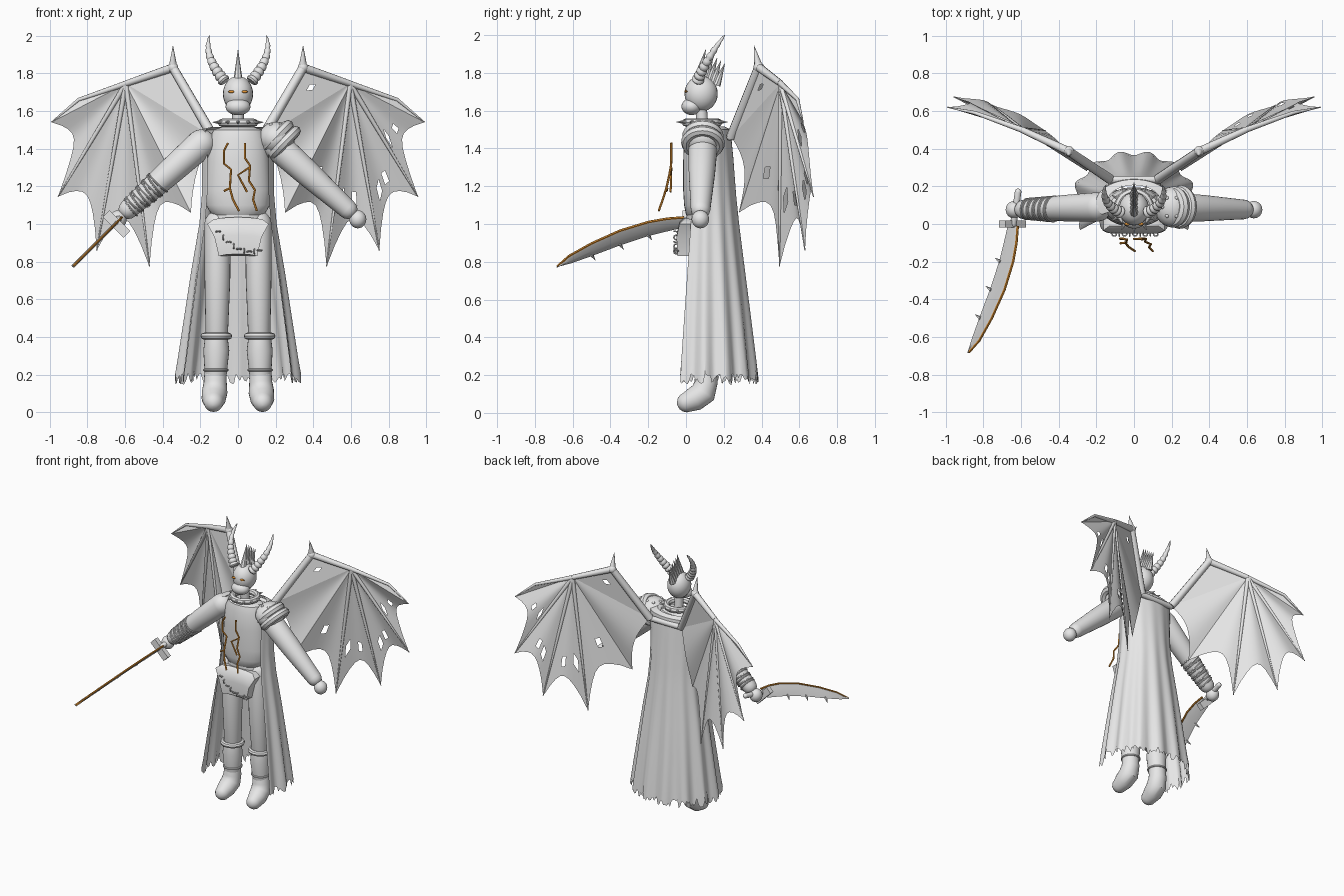
import bpy, bmesh, math, random
from mathutils import Vector, Matrix

random.seed(4)
cube = bpy.data.objects.get("Cube")
if cube:
    bpy.data.objects.remove(cube)


def material(name, colour):
    m = bpy.data.materials.new(name)
    m.use_nodes = True
    m.diffuse_color = (*colour, 1)
    m.node_tree.nodes["Principled BSDF"].inputs["Base Color"].default_value = (*colour, 1)
    return m


GREY = material("plain grey", (0.8, 0.8, 0.8))
ORANGE = material("ember orange", (0.9, 0.35, 0.04))
made = []


def finish(name, bm, mat=GREY):
    bmesh.ops.recalc_face_normals(bm, faces=bm.faces)
    mesh = bpy.data.meshes.new(name)
    bm.to_mesh(mesh)
    bm.free()
    mesh.materials.append(mat)
    obj = bpy.data.objects.new(name, mesh)
    bpy.context.collection.objects.link(obj)
    made.append(obj)
    return obj


def skin(bm, rings, closed=True, caps=True):
    """Join successive rows of points with quads."""
    rows = [[bm.verts.new(p) for p in ring] for ring in rings]
    n = len(rows[0])
    for a, b in zip(rows, rows[1:]):
        for i in range(n if closed else n - 1):
            j = (i + 1) % n
            bm.faces.new((a[i], a[j], b[j], b[i]))
    if caps:
        bm.faces.new(rows[0])
        bm.faces.new(rows[-1])


def tube(name, pts, radii, sides=16, mat=GREY, rounded=False):
    """Sweep a tapering circle along a path, with optional domed ends."""
    pts, radii = [Vector(p) for p in pts], list(radii)
    if rounded:
        for at, nxt in ((0, 1), (-1, -2)):
            p, r = pts[at], radii[at]
            out = (p - pts[nxt]).normalized()
            dome = [(p + out * r * math.sin(a), r * math.cos(a)) for a in (0.4, 0.8, 1.2, 1.5)]
            if at == 0:
                pts = [d[0] for d in reversed(dome)] + pts
                radii = [d[1] for d in reversed(dome)] + radii
            else:
                pts += [d[0] for d in dome]
                radii += [d[1] for d in dome]
    rings, side = [], None
    for i, p in enumerate(pts):
        t = (pts[min(i + 1, len(pts) - 1)] - pts[max(i - 1, 0)]).normalized()
        side = t.orthogonal() if side is None else side - t * side.dot(t)
        side.normalize()
        up = t.cross(side)
        rings.append([p + (side * math.cos(a) + up * math.sin(a)) * radii[i]
                      for a in (math.tau * k / sides for k in range(sides))])
    bm = bmesh.new()
    skin(bm, rings)
    return finish(name, bm, mat)


def ball(name, loc, size, mat=GREY):
    bm = bmesh.new()
    bmesh.ops.create_uvsphere(bm, u_segments=24, v_segments=14, radius=1,
                              matrix=Matrix.Translation(loc) @ Matrix.Diagonal((*size, 1)))
    return finish(name, bm, mat)


def ring(name, loc, axis, major, minor, n=24):
    rot = Vector(axis).to_track_quat('Z', 'Y')
    rows = []
    for k in range(n + 1):
        a = math.tau * k / n
        rows.append([Vector(loc) + rot @ Vector(((major + minor * math.cos(b)) * math.cos(a),
                     (major + minor * math.cos(b)) * math.sin(a), minor * math.sin(b)))
                     for b in (math.tau * j / 8 for j in range(8))])
    bm = bmesh.new()
    skin(bm, rows, caps=False)
    bmesh.ops.remove_doubles(bm, verts=bm.verts, dist=1e-5)
    return finish(name, bm)


def spike(name, a, b, r, sides=10):
    return tube(name, [a, b], [r, 0.001], sides)


def lathe(name, levels, cy):
    """Stack of ellipses given as (z, half width, half depth)."""
    bm = bmesh.new()
    skin(bm, [[(w * math.cos(a), cy + d * math.sin(a), z)
               for a in (math.tau * k / 32 for k in range(32))] for z, w, d in levels])
    return finish(name, bm)


# Head and collar
ball("head", (0, 0.08, 1.69), (0.08, 0.088, 0.095))
ball("jaw", (0, 0.03, 1.622), (0.066, 0.054, 0.045))
tube("neck", [(0, 0.09, 1.48), (0, 0.08, 1.62)], [0.032, 0.03])
ring("collar", (0, 0.085, 1.537), (0, 0, 1), 0.085, 0.022)
for k in range(12):
    d = Vector((math.cos(k * math.tau / 12), math.sin(k * math.tau / 12), 0))
    c = Vector((0, 0.085, 1.54))
    spike("collar_spike", c + d * 0.1, c + d * 0.136, 0.01, 8)
for k in range(6):
    y = 0.06 + 0.02 * k
    spike("crest_spike", (0, y, 1.765 - 0.006 * k), (0, y + 0.045, 1.925 - 0.015 * k), 0.024, 8)

# Torso and hips
lathe("torso", [(1.52, 0.07, 0.05), (1.5, 0.13, 0.085), (1.45, 0.152, 0.1), (1.33, 0.165, 0.105),
                (1.18, 0.174, 0.105), (1.1, 0.17, 0.1), (1.05, 0.14, 0.09), (1.03, 0.1, 0.07)], 0.09)
lathe("hips", [(1.08, 0.13, 0.085), (0.98, 0.155, 0.09), (0.9, 0.14, 0.085), (0.87, 0.1, 0.06)], 0.09)

# Loincloth with a hanging chain of links
bm = bmesh.new()
skin(bm, [[(w * s, f, z + 0.012 * (1 - s * s)) for s in (-1, -0.6, 0, 0.6, 1)] +
          [(w * s, 0.03, z) for s in (1, 0.6, 0, -0.6, -1)]
          for z, w, f in ((1.025, 0.13, -0.01), (1.0, 0.163, -0.035), (0.93, 0.125, -0.05), (0.83, 0.102, -0.045))])
finish("loincloth", bm)
for k in range(9):
    t = k / 8
    ring("chain_link", (-0.105 + 0.22 * t, -0.052, 0.96 - 0.27 * t + 0.17 * t * t),
         (1, 0, 0) if k % 2 else (0, 0.2, 1), 0.012, 0.004, 12)

# Glowing cracks hovering before the chest
cracks = [
    [(-0.053, 1.43), (-0.074, 1.39), (-0.074, 1.32), (-0.037, 1.29), (-0.043, 1.19), (-0.027, 1.13), (0.005, 1.07)],
    [(0.037, 1.43), (0.037, 1.35), (0.064, 1.31), (0.058, 1.23), (0.09, 1.18), (0.08, 1.13), (0.1, 1.07)],
    [(0.06, 1.3), (0, 1.26), (0.048, 1.17)],
    [(-0.043, 1.19), (-0.075, 1.175)]]
for path, curl in zip(cracks, (0.5, 0.5, 0.05, 0.4)):
    tube("glowing_crack", [(x, -0.078 - curl * max(0, 1.33 - z) ** 1.5, z) for x, z in path],
         [0.006] * len(path), 6, ORANGE)

# Curved cape with deepening folds, front edges curling inward, and a torn hem
rows = []
levels = [(1.515, 0.14, 0.09), (1.5, 0.2, 0.12), (1.35, 0.188, 0.135), (1.15, 0.188, 0.15), (1.0, 0.2, 0.165),
          (0.75, 0.24, 0.195), (0.5, 0.275, 0.225), (0.28, 0.305, 0.25), (0.17, 0.318, 0.26)]
N = 126
tears = [random.uniform(-0.022, 0.04) for k in range(N + 1)]
for z, w, d in levels:
    row = []
    for k in range(N + 1):
        a = math.radians(-32 + 244 * k / N)
        fold = 1.01 + 0.05 * (1.53 - z) / 1.4 * math.cos(k / N * math.tau * 9)
        hem = tears[k] if z < 0.2 else 0
        row.append((w * fold * math.cos(a), 0.115 + d * fold * math.sin(a), z + hem))
    rows.append(row)
bm = bmesh.new()
skin(bm, rows, closed=False, caps=False)
finish("cape", bm)
tube("cape_yoke", [(-0.13, 0.235, 1.46), (0.13, 0.235, 1.46)], [0.02] * 2, 10, rounded=True)

# Wings: fan of membranes from the elbow, stiffened with bones
root, wrist, hub = Vector((0.13, 0.24, 1.46)), Vector((0.345, 0.385, 1.83)), Vector((0.595, 0.5, 1.745))
bend = Vector((0.845, 0.59, 1.66))
tips = [Vector(p) for p in ((0.99, 0.62, 1.54), (0.955, 0.675, 1.145), (0.75, 0.63, 0.86),
                            (0.47, 0.495, 0.775), (0.25, 0.28, 1.06))]
sectors = [(bend, tips[0], 0)] + [(a, b, dip) for a, b, dip in zip(tips, tips[1:], (0.27, 0.2, 0.23, 0.22))]
sectors += [(tips[4], root, 0.06), (root, wrist, 0)]
holes = {(1, 6, 6), (1, 3, 8), (2, 3, 8), (3, 3, 8), (3, 6, 7), (4, 5, 7), (6, 5, 6), (2, 5, 8)}


def flip(p, s):
    return Vector((p.x * s, p.y, p.z))


for s, label in ((1, "left"), (-1, "right")):
    bm = bmesh.new()
    for n, (a, b, dip) in enumerate(sectors):
        grid = []
        for i in range(9):
            u = i / 8
            edge = a.lerp(b, u).lerp(hub, dip * math.sin(math.pi * u) ** 0.8 if 0 < i < 8 else 0)
            sag = Vector((0, 0.035 * math.sin(math.pi * u), 0)) if dip else Vector()
            grid.append([bm.verts.new(flip(hub.lerp(edge, 0.01 + 0.099 * j) + sag * (j / 10), s))
                         for j in range(11)])
        for i in range(8):
            for j in range(10):
                if s < 0 or (n, i, j) not in holes:
                    bm.faces.new((grid[i][j], grid[i + 1][j], grid[i + 1][j + 1], grid[i][j + 1]))
    finish(label + "_wing_membrane", bm)
    bones = [([root, wrist], [0.027, 0.024]), ([wrist, hub], [0.023, 0.017]),
             ([hub, bend, tips[0]], [0.016, 0.01, 0.003])]
    bones += [([hub, hub.lerp(t, 0.5), t], [0.014, 0.01, 0.003]) for t in tips[1:4]]
    for path, radii in bones:
        tube(label + "_wing_bone", [flip(p, s) for p in path], radii, 10)
    ball(label + "_wing_joint", flip(wrist, s), (0.028,) * 3)
    spike(label + "_wing_claw", flip(wrist, s), (0.345 * s, 0.36, 1.945), 0.024)

    # Ridged horn and eye
    knots = [Vector(p) for p in ((0.07, 0.06, 1.755), (0.115, 0.08, 1.81), (0.182, 0.13, 1.9), (0.15, 0.205, 2.0))]
    path, radii = [], []
    for k in range(28):
        t = k / 27
        p = sum((knots[m] * math.comb(3, m) * t ** m * (1 - t) ** (3 - m) for m in range(4)), Vector())
        path.append(flip(p, s))
        radii.append(max(0.002, 0.031 * (1 - t) ** 0.55 * (1.1 if k % 3 else 0.85)))
    tube(label + "_horn", path, radii, 14)
    ball(label + "_eye", (0.035 * s, 0.0, 1.702), (0.017, 0.008, 0.007), ORANGE)

    # Leg, cuffs and drooping boot
    x = 0.115 * s
    tube(label + "_leg", [(x * 0.94, 0.09, 1.0), (x * 0.95, 0.09, 0.7), (x * 0.98, 0.1, 0.41)],
         [0.07, 0.068, 0.059], 24, rounded=True)
    tube(label + "_shin", [(x, 0.1, 0.4), (x, 0.1, 0.33), (x * 1.03, 0.105, 0.2)], [0.06, 0.069, 0.058], 24)
    ring(label + "_knee_cuff", (x, 0.1, 0.405), (0, 0, 1), 0.066, 0.018)
    ring(label + "_ankle_cuff", (x * 1.02, 0.105, 0.225), (0, 0, 1), 0.06, 0.008)
    tube(label + "_boot", [(x * 1.03, 0.108, 0.24), (x * 1.05, 0.106, 0.16), (x * 1.08, 0.092, 0.107),
                           (x * 1.12, 0.045, 0.073), (x * 1.13, 0.005, 0.056)],
         [0.057, 0.061, 0.068, 0.064, 0.053], 24, rounded=True)

    # Arm and fist
    end = Vector((0.582 * s, 0.077, 1.078))
    shoulder = Vector((0.195 * s, 0.09, 1.425))
    tube(label + "_arm", [shoulder, shoulder.lerp(end, 0.45), end], [0.078, 0.07, 0.052], 24, rounded=True)
    ball(label + "_hand", (0.636 * s, 0.076, 1.025), (0.045, 0.046, 0.048))

# Left shoulder armour
along = Vector((0.72, -0.03, -0.69))
ball("pauldron", (0.205, 0.09, 1.455), (0.097, 0.108, 0.088))
ring("pauldron_rim", (0.245, 0.09, 1.43), along, 0.088, 0.028)
ring("pauldron_upper_rim", (0.21, 0.09, 1.465), along, 0.08, 0.03)
for k in range(6):
    a = k * math.tau / 6
    ball("pauldron_stud", (0.2 + 0.05 * math.cos(a), 0.09 + 0.055 * math.sin(a), 1.527), (0.01,) * 3)

# Coiled wrap on the right forearm
for k in range(10):
    p = Vector((-0.425 - 0.016 * k, 0.08, 1.219 - 0.0145 * k))
    ring("forearm_coil", p, (-0.75 + 0.12 * (-1) ** k, 0.1, -0.65), 0.067 - 0.0014 * k, 0.005)

# Curved sword: d runs across the blade, n through its thickness
d, n = Vector((-0.707, 0, -0.707)), Vector((0.707, 0, -0.707))
origin = Vector((-0.617, 0, 1.035))
back = [(-0.01, 0), (-0.1, 0.01), (-0.2, 0.035), (-0.35, 0.1), (-0.5, 0.195), (-0.62, 0.29), (-0.68, 0.365)]
cut = [(-0.01, 0.075), (-0.1, 0.105), (-0.2, 0.14), (-0.35, 0.21), (-0.5, 0.29), (-0.61, 0.345), (-0.685, 0.372)]


def on_blade(y, s):
    return origin + d * s + Vector((0, y, 0))


bm = bmesh.new()
skin(bm, [[on_blade(*a), (on_blade(*a) + on_blade(*b)) / 2 + n * 0.009, on_blade(*b),
           (on_blade(*a) + on_blade(*b)) / 2 - n * 0.009] for a, b in zip(back, cut)])
finish("sword_blade", bm)
tube("sword_glowing_edge", [on_blade(*p) for p in back], [0.007] * len(back), 6, ORANGE)
for y, s in cut[2:5]:
    spike("sword_tooth", on_blade(y, s - 0.012), on_blade(y + 0.02, s + 0.03), 0.012, 4)
bm = bmesh.new()
basis = Matrix((n, Vector((0, 1, 0)), d)).transposed().to_4x4()
bmesh.ops.create_cube(bm, size=1, matrix=Matrix.Translation((-0.645, 0, 1.0)) @ basis @
                      Matrix.Diagonal((0.155, 0.035, 0.05, 1)))
finish("sword_guard", bm)
tube("sword_grip", [(-0.64, 0, 1.02), (-0.615, 0.17, 1.05)], [0.018, 0.018], 12, rounded=True)

# Smooth shading with crisp edges
bpy.ops.object.select_all(action='DESELECT')
for obj in made:
    obj.select_set(True)
bpy.context.view_layer.objects.active = made[0]
bpy.ops.object.shade_smooth_by_angle(angle=math.radians(40))
